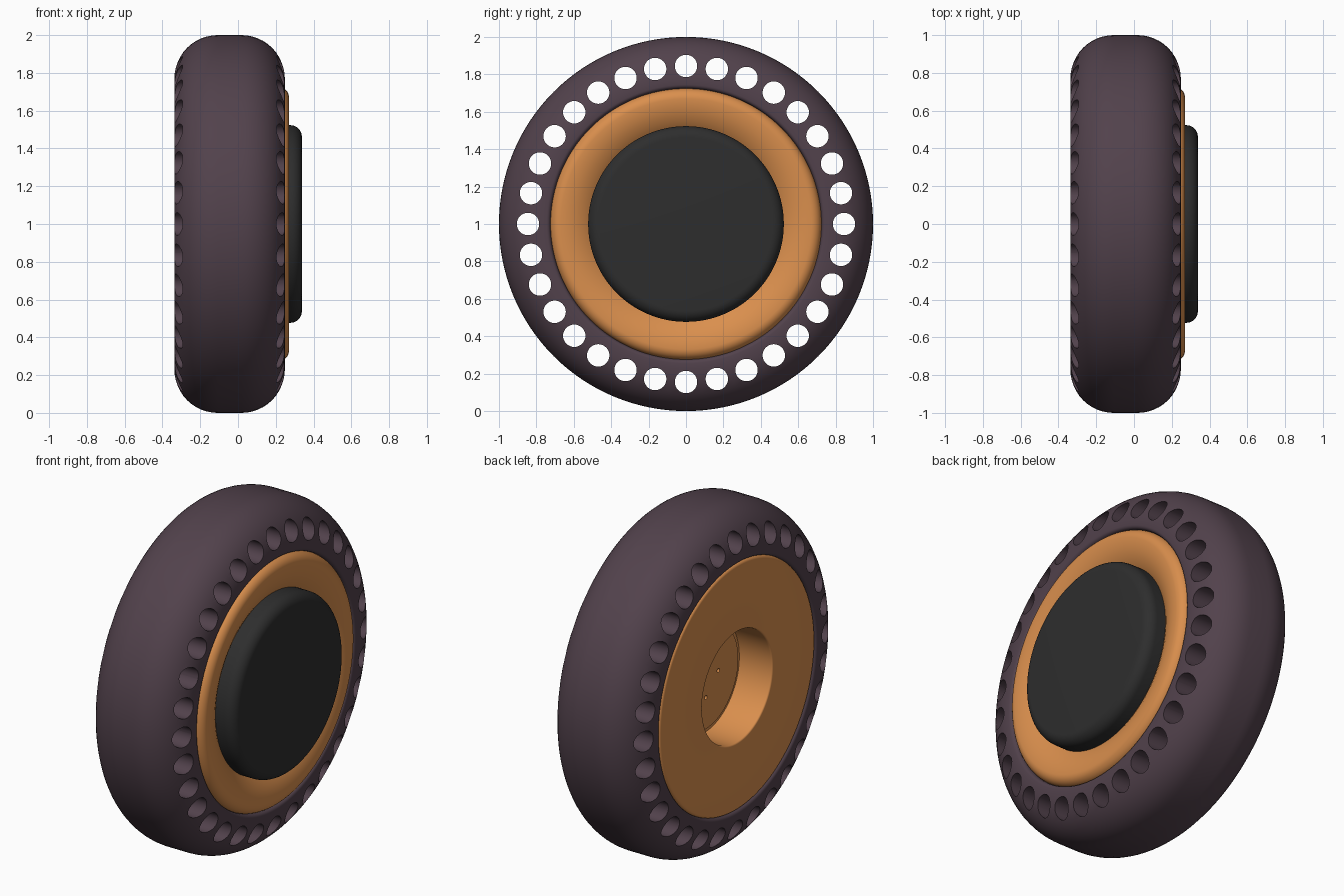
import bpy, bmesh
from math import sin, cos, pi, radians
from mathutils import Matrix, Vector

if "Cube" in bpy.data.objects:
    bpy.data.objects.remove(bpy.data.objects["Cube"])

CENTRE = Vector((0, 0, 1))


def material(name, rgb):
    m = bpy.data.materials.new(name)
    m.use_nodes = True
    m.diffuse_color = (*rgb, 1)
    m.node_tree.nodes["Principled BSDF"].inputs["Base Color"].default_value = (*rgb, 1)
    return m


def add_object(name, bm, mat):
    bmesh.ops.recalc_face_normals(bm, faces=bm.faces)
    mesh = bpy.data.meshes.new(name)
    bm.to_mesh(mesh)
    bm.free()
    mesh.materials.append(mat)
    ob = bpy.data.objects.new(name, mesh)
    bpy.context.collection.objects.link(ob)
    return ob


def arc(x, r, radius, start, end, steps=8):
    """Profile points (x, r) on an arc, angles in degrees from +x."""
    angles = [radians(start + (end - start) * i / steps) for i in range(steps + 1)]
    return [(x + radius * cos(a), r + radius * sin(a)) for a in angles]


def lathe(name, profile, mat, closed=False, segments=128):
    """Revolve a profile of (x, r) points around the axle."""
    bm = bmesh.new()
    verts = [bm.verts.new(CENTRE + Vector((x, 0, r))) for x, r in profile]
    edges = [bm.edges.new(p) for p in zip(verts, verts[1:])]
    if closed:
        edges.append(bm.edges.new((verts[-1], verts[0])))
    bmesh.ops.spin(bm, geom=verts + edges, cent=CENTRE, axis=(1, 0, 0),
                   angle=2 * pi, steps=segments, use_merge=True)
    bmesh.ops.remove_doubles(bm, verts=bm.verts, dist=1e-5)
    return add_object(name, bm, mat)


def ring_cutter(name, count, ring, radius, x, depth, mat, sides):
    """Ring of cylinders parallel to the axle."""
    bm = bmesh.new()
    for i in range(count):
        a = 2 * pi * i / count
        place = Matrix.Translation(CENTRE + Vector((x, ring * sin(a), ring * cos(a))))
        bmesh.ops.create_cone(bm, cap_ends=True, segments=sides, radius1=radius,
                              radius2=radius, depth=depth,
                              matrix=place @ Matrix.Rotation(pi / 2, 4, 'Y'))
    return add_object(name, bm, mat)


def cut(target, cutter):
    mod = target.modifiers.new("holes", 'BOOLEAN')
    mod.operation = 'DIFFERENCE'
    mod.solver = 'EXACT'
    mod.object = cutter
    bpy.context.view_layer.objects.active = target
    bpy.ops.object.modifier_apply(modifier=mod.name)
    bpy.data.objects.remove(cutter)


rubber = material("dark plum rubber", (0.084, 0.054, 0.072))
orange = material("orange metal", (0.70, 0.275, 0.075))
black = material("black plastic", (0.027, 0.027, 0.027))

# Tyre with rounded shoulders and a ring of through holes
tyre_profile = (arc(-0.107, 0.77, 0.23, 180, 90, 12) + arc(0.018, 0.77, 0.23, 90, 0, 12)
                + arc(0.228, 0.745, 0.02, 0, -90, 4) + [(0.20, 0.715), (-0.29, 0.715)]
                + arc(-0.317, 0.745, 0.02, 270, 180, 4))
tyre = lathe("tyre", tyre_profile, rubber, closed=True)
cut(tyre, ring_cutter("tyre_cutter", 32, 0.845, 0.06, 0, 1, rubber, 32))

# Hub: flat back with a round socket, dished front
hub_profile = ([(-0.13, 0), (-0.13, 0.30), (-0.12, 0.30), (-0.12, 0.325)]
               + arc(-0.325, 0.335, 0.01, 270, 180, 4)
               + arc(-0.317, 0.707, 0.018, 180, 90, 5)
               + arc(0.215, 0.67, 0.055, 90, 0, 8)
               + [(0.268, 0.64), (0.262, 0.61), (0.252, 0.58), (0.237, 0.55),
                  (0.218, 0.52), (0.20, 0.50), (0.20, 0)])
hub = lathe("hub", hub_profile, orange)
cut(hub, ring_cutter("bolt_cutter", 4, 0.115, 0.012, -0.13, 0.08, orange, 16))

# Rounded cover cap on the dished side
cap = lathe("hub_cap", [(0.18, 0), (0.18, 0.523)] + arc(0.278, 0.463, 0.06, 90, 0, 8)
            + [(0.338, 0)], black)

bpy.ops.object.select_all(action='DESELECT')
for ob in (tyre, hub, cap):
    ob.select_set(True)
bpy.context.view_layer.objects.active = tyre
bpy.ops.object.shade_smooth_by_angle(angle=radians(30))
